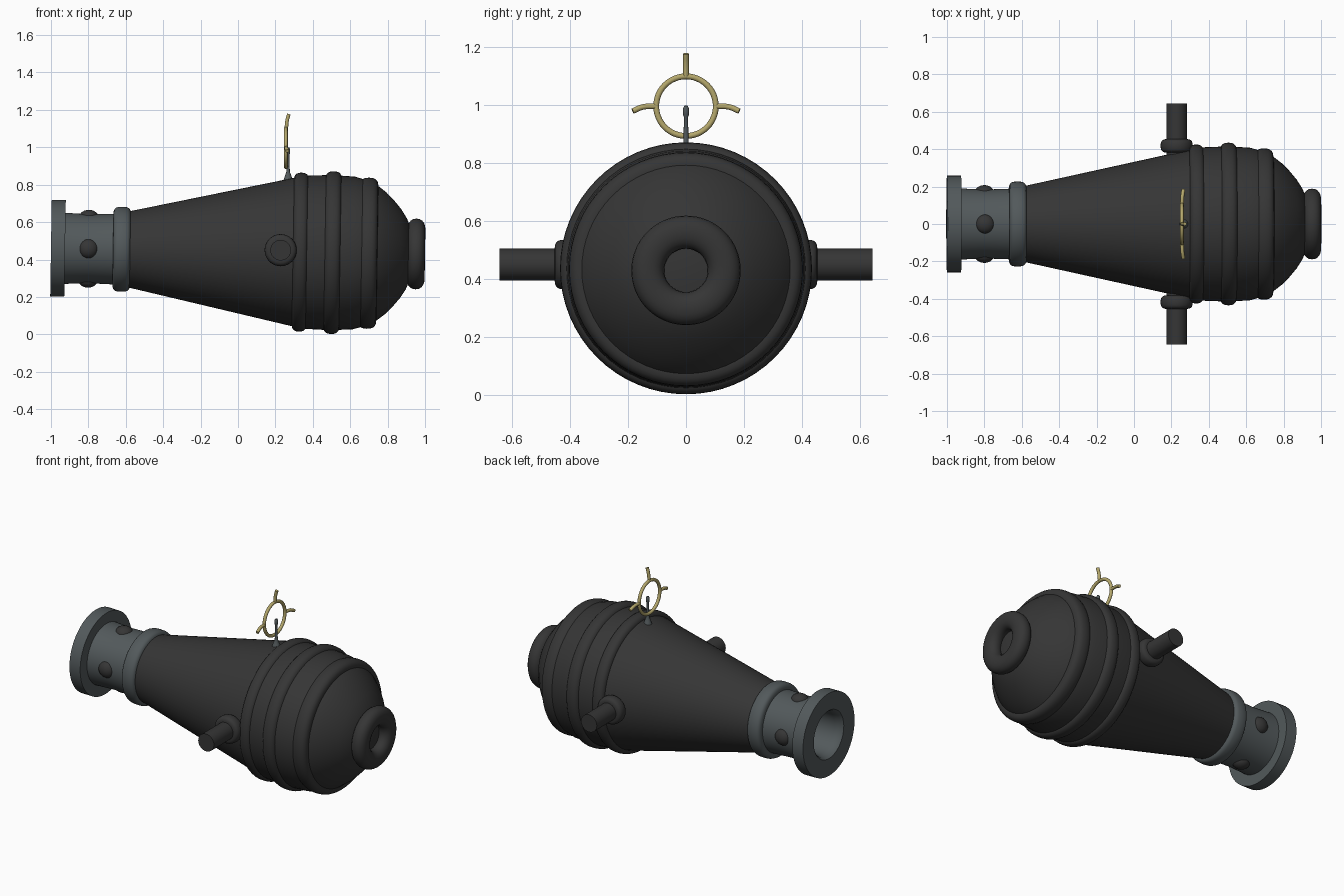
import bpy, bmesh, math
from mathutils import Matrix, Vector

if "Cube" in bpy.data.objects:
    bpy.data.objects.remove(bpy.data.objects["Cube"])


def material(name, rgb, rough=0.6):
    m = bpy.data.materials.new(name)
    m.use_nodes = True
    m.diffuse_color = (*rgb, 1)
    m.node_tree.nodes["Principled BSDF"].inputs["Base Color"].default_value = (*rgb, 1)
    return m


IRON = material("dark iron", (0.036, 0.036, 0.036))
STEEL = material("grey steel", (0.085, 0.1, 0.105))
BRASS = material("pale brass", (0.46, 0.39, 0.15))

# Barrel axis runs along x, dipping slightly toward the breech
AXIS = Matrix.Translation((0, 0, 0.445)) @ Matrix.Rotation(0.016, 4, 'Y')


def finish(obj, mat, angle=35):
    obj.data.materials.append(mat)
    bpy.ops.object.select_all(action='DESELECT')
    obj.select_set(True)
    bpy.context.view_layer.objects.active = obj
    bpy.ops.object.shade_smooth_by_angle(angle=math.radians(angle))
    return obj


def lathe(name, profile, mat, matrix=AXIS, steps=64, closed=False):
    """Spin (x, radius) points around the local x axis."""
    bm = bmesh.new()
    verts = [bm.verts.new((x, 0, r)) for x, r in profile]
    edges = [bm.edges.new(pair) for pair in zip(verts, verts[1:])]
    if closed:
        edges.append(bm.edges.new((verts[-1], verts[0])))
    bmesh.ops.spin(bm, geom=verts + edges, cent=(0, 0, 0), axis=(1, 0, 0),
                   angle=math.tau, steps=steps, use_duplicate=False)
    bmesh.ops.remove_doubles(bm, verts=bm.verts, dist=1e-5)
    bmesh.ops.recalc_face_normals(bm, faces=bm.faces)
    bm.transform(matrix)
    mesh = bpy.data.meshes.new(name)
    bm.to_mesh(mesh)
    bm.free()
    obj = bpy.data.objects.new(name, mesh)
    bpy.context.collection.objects.link(obj)
    return finish(obj, mat)


def bead(name, x, radius, half_width, height, mat, matrix=AXIS, power=1.0, steps=64):
    """Rounded hoop with an elliptical or squarish cross-section."""
    def soft(v):
        return math.copysign(abs(v) ** power, v)
    angles = [math.tau * i / 20 for i in range(20)]
    profile = [(x + half_width * soft(math.cos(a)), radius + height * soft(math.sin(a)))
               for a in angles]
    return lathe(name, profile, mat, matrix, steps, closed=True)


def rod(name, points, radius, mat):
    """Round tube along a smooth path."""
    curve = bpy.data.curves.new(name, 'CURVE')
    curve.dimensions = '3D'
    curve.bevel_depth = radius
    curve.bevel_resolution = 3
    curve.use_fill_caps = True
    spline = curve.splines.new('BEZIER')
    spline.bezier_points.add(len(points) - 1)
    for p, co in zip(spline.bezier_points, points):
        p.co = co
        p.handle_left_type = p.handle_right_type = 'AUTO'
    obj = bpy.data.objects.new(name, curve)
    bpy.context.collection.objects.link(obj)
    bpy.ops.object.select_all(action='DESELECT')
    obj.select_set(True)
    bpy.context.view_layer.objects.active = obj
    bpy.ops.object.convert(target='MESH')
    return finish(bpy.context.view_layer.objects.active, mat, 50)


# Tapered barrel with a rounded breech
lathe("barrel", [(-0.6, 0), (-0.6, 0.2), (0.3, 0.398), (0.37, 0.41), (0.5, 0.415),
                 (0.62, 0.408), (0.7, 0.385), (0.745, 0.36), (0.79, 0.325), (0.83, 0.285),
                 (0.87, 0.237), (0.9, 0.19), (0.925, 0.13), (0.935, 0.07), (0.938, 0)], IRON)

# Reinforcing hoops
bead("front_hoop", 0.333, 0.385, 0.04, 0.04, IRON, power=0.8)
bead("middle_hoop", 0.505, 0.39, 0.045, 0.045, IRON, power=0.8)
bead("rear_hoop", 0.695, 0.36, 0.05, 0.044, IRON, power=0.8)
bead("breech_ring", 0.952, 0.132, 0.048, 0.057, IRON, power=0.9)

# Muzzle: flange, neck and bore in one shell
lathe("muzzle", [(-0.58, 0), (-0.58, 0.19), (-0.66, 0.189), (-0.8, 0.184), (-0.925, 0.19),
                 (-0.925, 0.258), (-1.0, 0.258), (-1.0, 0.15), (-0.985, 0.138),
                 (-0.95, 0.13), (-0.62, 0.13), (-0.62, 0)], STEEL)
bead("muzzle_hoop", -0.622, 0.18, 0.047, 0.047, STEEL, power=0.6)

# Four domed studs around the neck
for i, side in enumerate(("top", "left", "bottom", "right")):
    dome = [(0.04 * math.cos(math.pi * k / 12), 0.052 * math.sin(math.pi * k / 12))
            for k in range(13)]
    place = (AXIS @ Matrix.Rotation(-i * math.pi / 2, 4, 'X')
             @ Matrix.Translation((-0.8, 0, 0.168)) @ Matrix.Rotation(-math.pi / 2, 4, 'Y'))
    lathe(side + "_stud", dome, IRON, place, 24)

# Trunnions with rounded collars
for side, s in (("left", 1), ("right", -1)):
    place = Matrix.Translation((0.228, 0, 0.45)) @ Matrix.Rotation(s * math.pi / 2, 4, 'Z')
    lathe(side + "_trunnion", [(0.3, 0), (0.3, 0.055), (0.645, 0.055), (0.645, 0)],
          IRON, place, 32)
    bead(side + "_trunnion_collar", 0.418, 0.05, 0.036, 0.036, IRON, place, 0.7, 32)

# Front sight post, flared at the foot and knobbed at the tip
POST = Matrix.Translation((0.268, 0, 0)) @ Matrix.Rotation(-math.pi / 2, 4, 'Y')
lathe("sight_post", [(0.82, 0), (0.82, 0.026), (0.845, 0.018), (0.87, 0.009), (0.96, 0.007),
                     (0.968, 0.011), (0.988, 0.011), (0.998, 0.006), (1.0, 0)],
      STEEL, POST, 16)

# Ring sight with three bent prongs
bead("sight_ring", 0, 0.103, 0.01, 0.01, BRASS, Matrix.Translation((0.256, 0, 0.997)), steps=48)
rod("top_prong", [(0.258, 0, 1.1), (0.263, 0, 1.145), (0.272, 0, 1.178)], 0.01, BRASS)
for side, s in (("left", 1), ("right", -1)):
    rod(side + "_prong", [(0.256, s * 0.103, 0.997), (0.259, s * 0.15, 0.994),
                          (0.264, s * 0.184, 0.98)], 0.01, BRASS)
